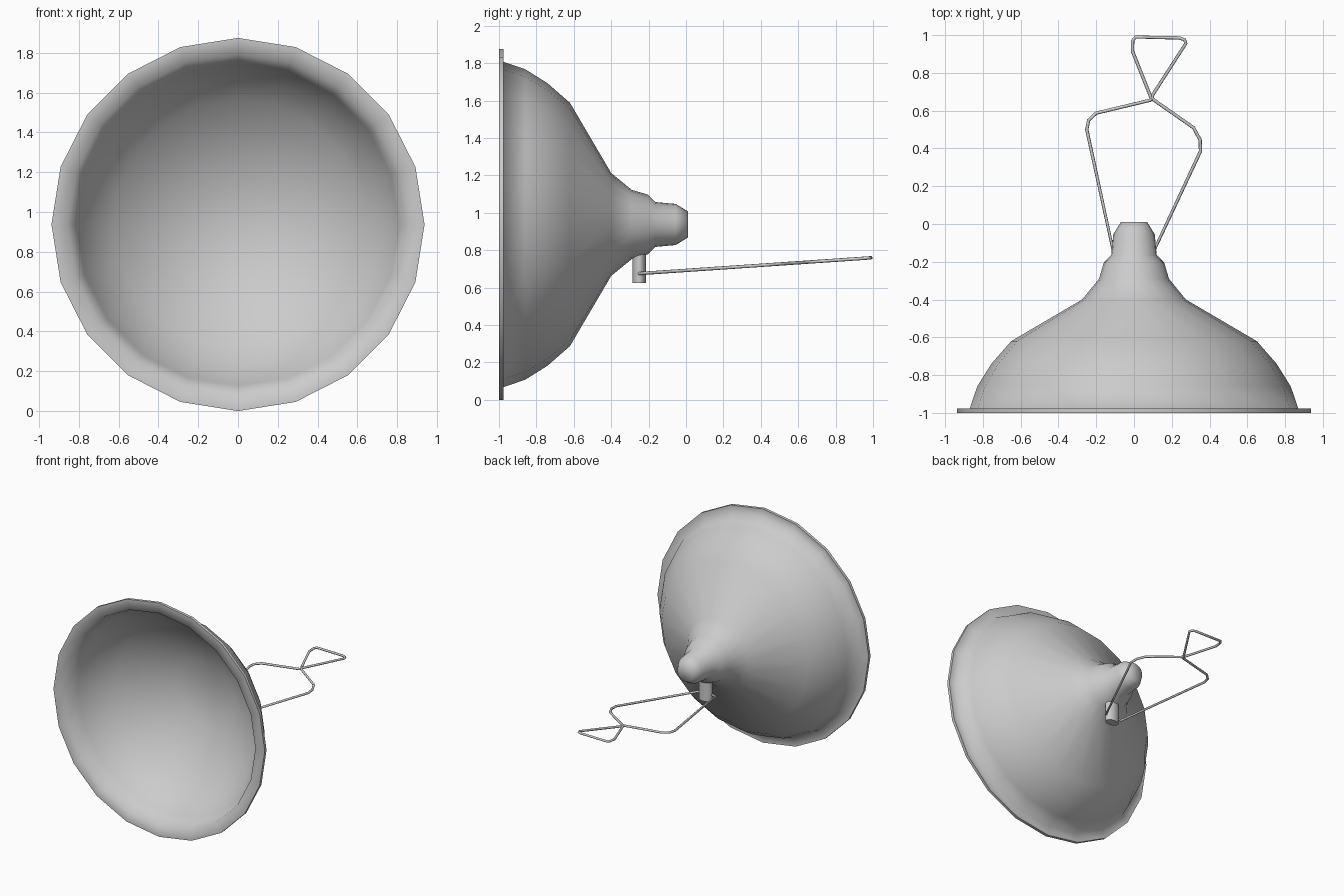
import bpy, bmesh, math

if "Cube" in bpy.data.objects:
    bpy.data.objects.remove(bpy.data.objects["Cube"])

CZ = 0.9375   # height of the dish axis
SIDES = 20


def finish(obj, angle):
    bpy.ops.object.select_all(action='DESELECT')
    obj.select_set(True)
    bpy.context.view_layer.objects.active = obj
    bpy.ops.object.shade_smooth_by_angle(angle=math.radians(angle))


def lathe_y(name, profile, sides):
    """Revolve (y, radius) points around the y axis and cap both ends."""
    bm = bmesh.new()
    rings = []
    for y, r in profile:
        rings.append([bm.verts.new((r * math.sin(2 * math.pi * i / sides), y,
                                    CZ + r * math.cos(2 * math.pi * i / sides)))
                      for i in range(sides)])
    for a, b in zip(rings, rings[1:]):
        for i in range(sides):
            j = (i + 1) % sides
            bm.faces.new((a[i], a[j], b[j], b[i]))
    bm.faces.new(rings[0])
    bm.faces.new(rings[-1])
    bmesh.ops.recalc_face_normals(bm, faces=bm.faces)
    mesh = bpy.data.meshes.new(name)
    bm.to_mesh(mesh)
    bm.free()
    obj = bpy.data.objects.new(name, mesh)
    bpy.context.collection.objects.link(obj)
    return obj


# Bell-shaped dish: nozzle tip, neck, outer wall, rim, then inner wall
outer = [(0.01, 0.07), (-0.055, 0.11), (-0.165, 0.12), (-0.205, 0.16),
         (-0.29, 0.185), (-0.40, 0.275), (-0.62, 0.65), (-0.74, 0.755),
         (-0.86, 0.83), (-0.977, 0.87)]
rim = [(-0.977, CZ), (-1.0, CZ)]
inner = [(-1.0, 0.855), (-0.87, 0.81), (-0.755, 0.735), (-0.635, 0.63),
         (-0.415, 0.25)]
finish(lathe_y("dish", outer + rim + inner, SIDES), 75)

# Hanger lug under the neck
bpy.ops.mesh.primitive_cylinder_add(vertices=20, radius=1, depth=0.17,
                                    location=(0, -0.25, 0.71))
lug = bpy.context.object
lug.name = "hanger_lug"
lug.scale = (0.055, 0.036, 1)
finish(lug, 40)

# Bent wire hanger: one closed wire lying in a slightly sloped plane
path = [(-0.087, -0.25), (-0.25, 0.50), (-0.24, 0.55), (-0.20, 0.587),
        (0.085, 0.655), (0.093, 0.662), (0.088, 0.675),
        (-0.008, 0.915), (-0.007, 0.97), (0.008, 0.99),
        (0.24, 0.985), (0.268, 0.975), (0.274, 0.955),
        (0.098, 0.682), (0.096, 0.668), (0.104, 0.657),
        (0.315, 0.51), (0.35, 0.445), (0.352, 0.385), (0.055, -0.25)]
curve = bpy.data.curves.new("wire_hanger", 'CURVE')
curve.dimensions = '3D'
curve.bevel_depth = 0.009
curve.bevel_resolution = 2
spline = curve.splines.new('POLY')
spline.points.add(len(path) - 1)
for p, (x, y) in zip(spline.points, path):
    p.co = (x, y, 0.675 + 0.068 * (y + 0.25), 1)
spline.use_cyclic_u = True
wire = bpy.data.objects.new("wire_hanger", curve)
bpy.context.collection.objects.link(wire)
